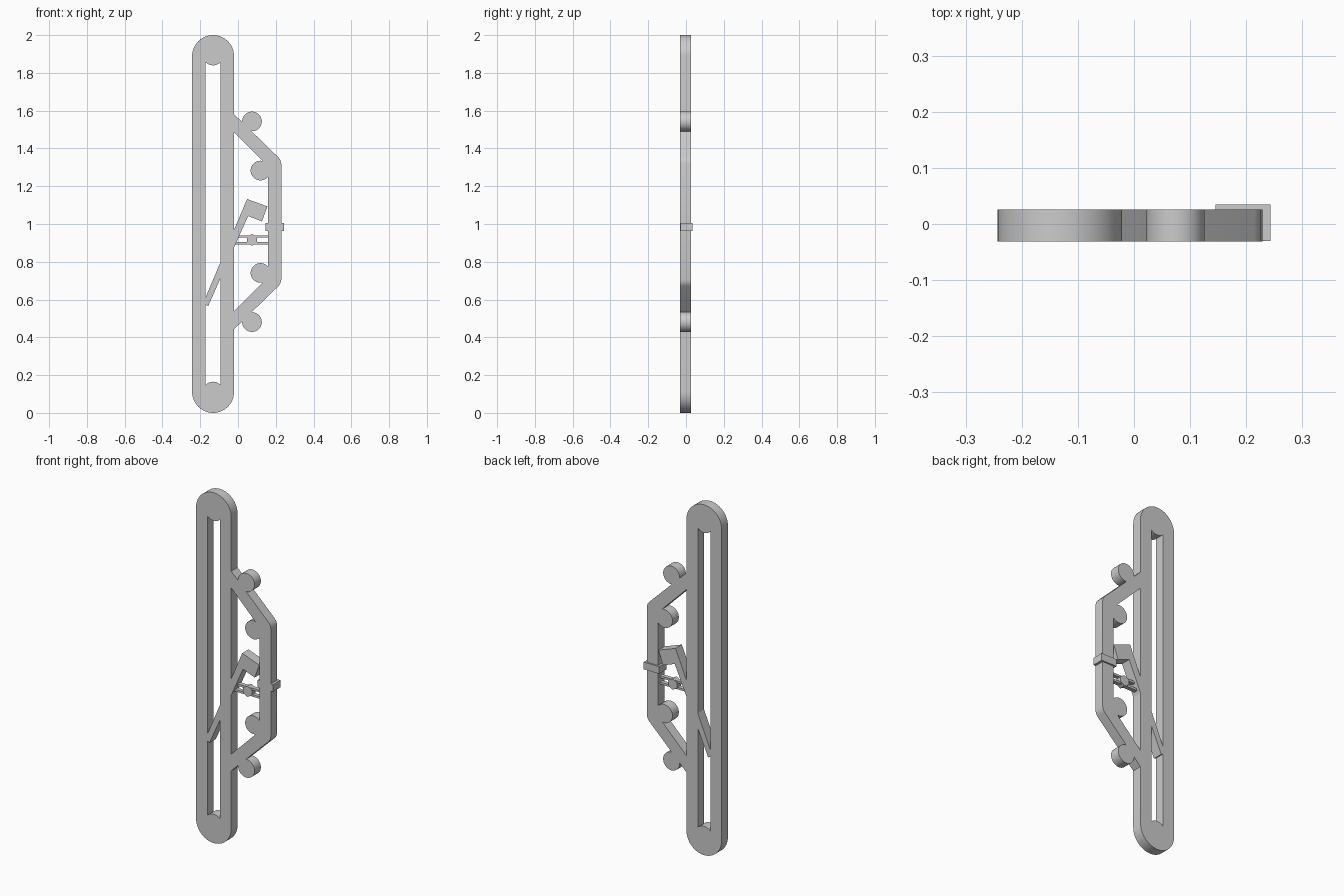
import bpy
from math import sin, cos, pi, radians

cube = bpy.data.objects.get("Cube")
if cube:
    bpy.data.objects.remove(cube, do_unlink=True)

grey = bpy.data.materials.new("plain grey")
grey.use_nodes = True
grey.diffuse_color = (0.6, 0.6, 0.6, 1)
grey.node_tree.nodes["Principled BSDF"].inputs["Base Color"].default_value = (0.6, 0.6, 0.6, 1)

FRONT, BACK = -0.031, 0.026
MID = 1.012          # height about which the bow frame is mirrored


def arc(cx, cz, r, start, end, n=24):
    """Points on an arc, angles in degrees."""
    steps = [radians(start + (end - start) * i / n) for i in range(n + 1)]
    return [(cx + r * cos(a), cz + r * sin(a)) for a in steps]


def plate(name, outlines, front=FRONT, back=BACK):
    """Flat plate cut from x-z outlines; inner outlines become holes."""
    curve = bpy.data.curves.new(name, "CURVE")
    curve.dimensions = "2D"
    curve.fill_mode = "BOTH"
    curve.extrude = (back - front) / 2
    for points in outlines:
        spline = curve.splines.new("POLY")
        spline.points.add(len(points) - 1)
        for p, (x, z) in zip(spline.points, points):
            p.co = (x, z, 0, 1)
        spline.use_cyclic_u = True
    obj = bpy.data.objects.new(name, curve)
    bpy.context.collection.objects.link(obj)
    obj.rotation_euler.x = pi / 2
    obj.location.y = (front + back) / 2
    bpy.ops.object.select_all(action="DESELECT")
    obj.select_set(True)
    bpy.context.view_layer.objects.active = obj
    bpy.ops.object.convert(target="MESH")
    obj = bpy.context.object
    obj.data.materials.clear()
    obj.data.materials.append(grey)
    bpy.ops.object.shade_smooth_by_angle(angle=radians(30))
    return obj


def box(name, x0, x1, z0, z1, front, back):
    return plate(name, [[(x0, z0), (x1, z0), (x1, z1), (x0, z1)]], front, back)


def disc(name, x, z, r):
    return plate(name, [arc(x, z, r, 0, 352.5, 47)])


# Long rounded body with a slot whose ends bulge inward
R, CX = 0.111, -0.132
outer = arc(CX, 2 - R, R, 0, 180, 32) + arc(CX, R, R, 180, 360, 32)
slot = arc(CX, 1.895, 0.055, 224, 316, 12) + arc(CX, 0.11, 0.055, 44, 136, 12)
plate("slotted_body", [outer, slot])

# Angled side frame, upper half mirrored to the lower half
outside = [(-0.045, 1.605), (0.215, 1.352), (0.225, 1.338), (0.229, 1.32)]
inside = [(0.158, 1.308), (-0.045, 1.51)]
flip = lambda pts: [(x, 2 * MID - z) for x, z in reversed(pts)]
plate("side_frame", [outside + flip(outside) + flip(inside) + inside[::-1][::-1]])

# Round pegs on both sides of the frame arms
for side, name in ((1, "upper"), (-1, "lower")):
    disc(name + "_outer_peg", 0.074, MID + side * 0.531, 0.052)
    disc(name + "_inner_peg", 0.119, MID + side * 0.271, 0.052)

# Slanted lever with a square head
plate("lever", [[(0.048, 1.132), (0.156, 1.093), (0.127, 1.014), (0.053, 1.042),
                 (-0.158, 0.565), (-0.185, 0.58)]])

# Clip around the frame
box("frame_clip", 0.145, 0.243, 0.964, 1.005, FRONT + 0.001, 0.035)

# Twin rods carrying a hexagonal bead
for z, name in ((0.934, "upper_rod"), (0.898, "lower_rod")):
    box(name, -0.025, 0.165, z - 0.006, z + 0.006, -0.014, 0.009)
plate("hex_bead", [arc(0.074, 0.916, 0.031, 30, 330, 5)], -0.02, 0.015)
